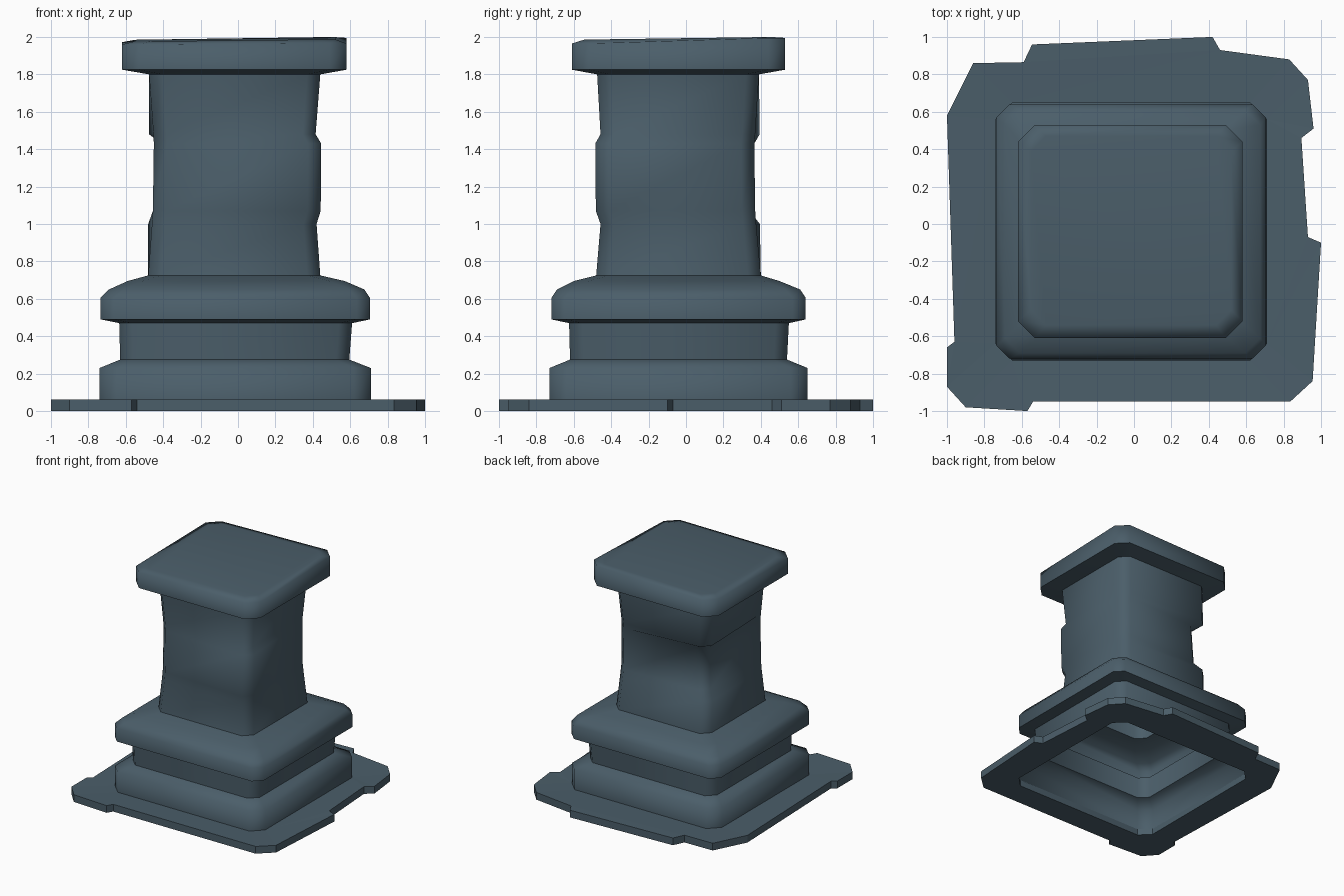
import bpy, bmesh

if "Cube" in bpy.data.objects:
    bpy.data.objects.remove(bpy.data.objects["Cube"])

stone = bpy.data.materials.new("slate_blue_stone")
stone.diffuse_color = (0.070, 0.112, 0.143, 1)
stone.use_nodes = True
stone.node_tree.nodes["Principled BSDF"].inputs["Base Color"].default_value = stone.diffuse_color


def octagon(x0, x1, y0, y1, c, z, corner=(0, 0, 0, 0), lift=(0, 0, 0, 0)):
    """Rectangle with cut corners; corner pushes and lifts run
    front-left, front-right, back-right, back-left."""
    signs = [(-1, -1), (1, -1), (1, 1), (-1, 1)]
    pts = []
    for i, (sx, sy) in enumerate(signs):
        x, y = (x0 if sx < 0 else x1), (y0 if sy < 0 else y1)
        pair = [(x, y - sy * c), (x - sx * c, y)]
        if sx * sy < 0:
            pair.reverse()
        for px, py in pair:
            pts.append((px + sx * corner[i], py + sy * corner[i], z + lift[i]))
    return pts


def finish(bm, name):
    me = bpy.data.meshes.new(name)
    bm.to_mesh(me)
    bm.free()
    me.materials.append(stone)
    ob = bpy.data.objects.new(name, me)
    bpy.context.collection.objects.link(ob)
    return ob


def loft(name, rings, sharp=(), cap=False):
    """Skin smooth walls through octagon rings; listed rings keep hard edges."""
    bm = bmesh.new()
    loops = [[bm.verts.new(p) for p in r] for r in rings]
    for a, b in zip(loops, loops[1:]):
        for i in range(8):
            j = (i + 1) % 8
            bm.faces.new((a[i], a[j], b[j], b[i]))
    if cap:
        bm.faces.new(loops[-1])
    for f in bm.faces:
        f.smooth = True
    for k in sharp:
        for i in range(8):
            e = bm.edges.get((loops[k][i], loops[k][(i + 1) % 8]))
            e.smooth = False
    return finish(bm, name)


# Broken ground slab: ragged outline with an opening under the plinth
outline = [(-1, .58), (-.96, -.63), (-1, -.66), (-1, -.87), (-.90, -.98),
           (-.57, -1), (-.54, -.95), (.835, -.95), (.955, -.84), (1, -.10),
           (.93, -.07), (.895, .46), (.96, .51), (.93, .77), (.83, .88),
           (.46, .93), (.42, 1), (-.545, .96), (-.59, .865), (-.86, .86)]
hole = [p[:2] for p in octagon(-.74, .71, -.73, .65, .09, 0)]
bm = bmesh.new()
levels = []
for zo, zi in ((0, 0), (.063, .055)):
    outer = [bm.verts.new((x, y, zo)) for x, y in outline]
    inner = [bm.verts.new((x, y, zi)) for x, y in hole]
    edges = []
    for loop in (outer, inner):
        edges += [bm.edges.new((v, loop[(i + 1) % len(loop)])) for i, v in enumerate(loop)]
    bmesh.ops.triangle_fill(bm, edges=edges, use_beauty=True, normal=(0, 0, 1))
    levels.append((outer, inner))
for low, high in zip(*levels):
    n = len(low)
    for i in range(n):
        j = (i + 1) % n
        bm.faces.new((low[i], low[j], high[j], high[i]))
bmesh.ops.recalc_face_normals(bm, faces=bm.faces)
finish(bm, "ground_slab")

# Lower plinth block
neck_low = octagon(-.63, .595, -.62, .54, .07, .275)
loft("plinth", [octagon(-.74, .71, -.73, .65, .09, .05),
                octagon(-.74, .71, -.73, .65, .09, .23), neck_low])

# Recessed neck above the plinth
neck_high = octagon(-.635, .61, -.625, .55, .07, .47)
loft("neck", [neck_low, neck_high])

# Rounded moulding
shaft_low = octagon(-.48, .44, -.48, .40, .07, .725)
loft("rounded_moulding", [neck_high,
                          octagon(-.735, .705, -.72, .64, .07, .49),
                          octagon(-.735, .705, -.72, .64, .07, .605),
                          octagon(-.69, .675, -.69, .61, .08, .65),
                          octagon(-.59, .57, -.60, .50, .08, .695),
                          shaft_low], sharp=[1])

# Worn shaft: front-right corner bulges, back-left corner is chipped away
shaft_high = octagon(-.475, .44, -.475, .39, .07, 1.80)
loft("shaft", [shaft_low,
               octagon(-.46, .42, -.457, .375, .07, 1.00, (0, 0, 0, .02)),
               octagon(-.455, .415, -.455, .37, .07, 1.07, (0, .027, 0, -.03)),
               octagon(-.45, .415, -.455, .365, .07, 1.43, (0, .03, 0, -.04)),
               octagon(-.452, .415, -.457, .37, .07, 1.48, (0, 0, 0, .024)),
               shaft_high])

# Cap slab with a slightly tilted top
loft("cap", [shaft_high,
             octagon(-.62, .58, -.61, .53, .09, 1.825),
             octagon(-.62, .58, -.61, .53, .09, 1.96, lift=(0, .005, .035, .012)),
             octagon(-.55, .52, -.54, .47, .08, 1.977, lift=(0, .01, .022, .008))],
     sharp=[1], cap=True)
